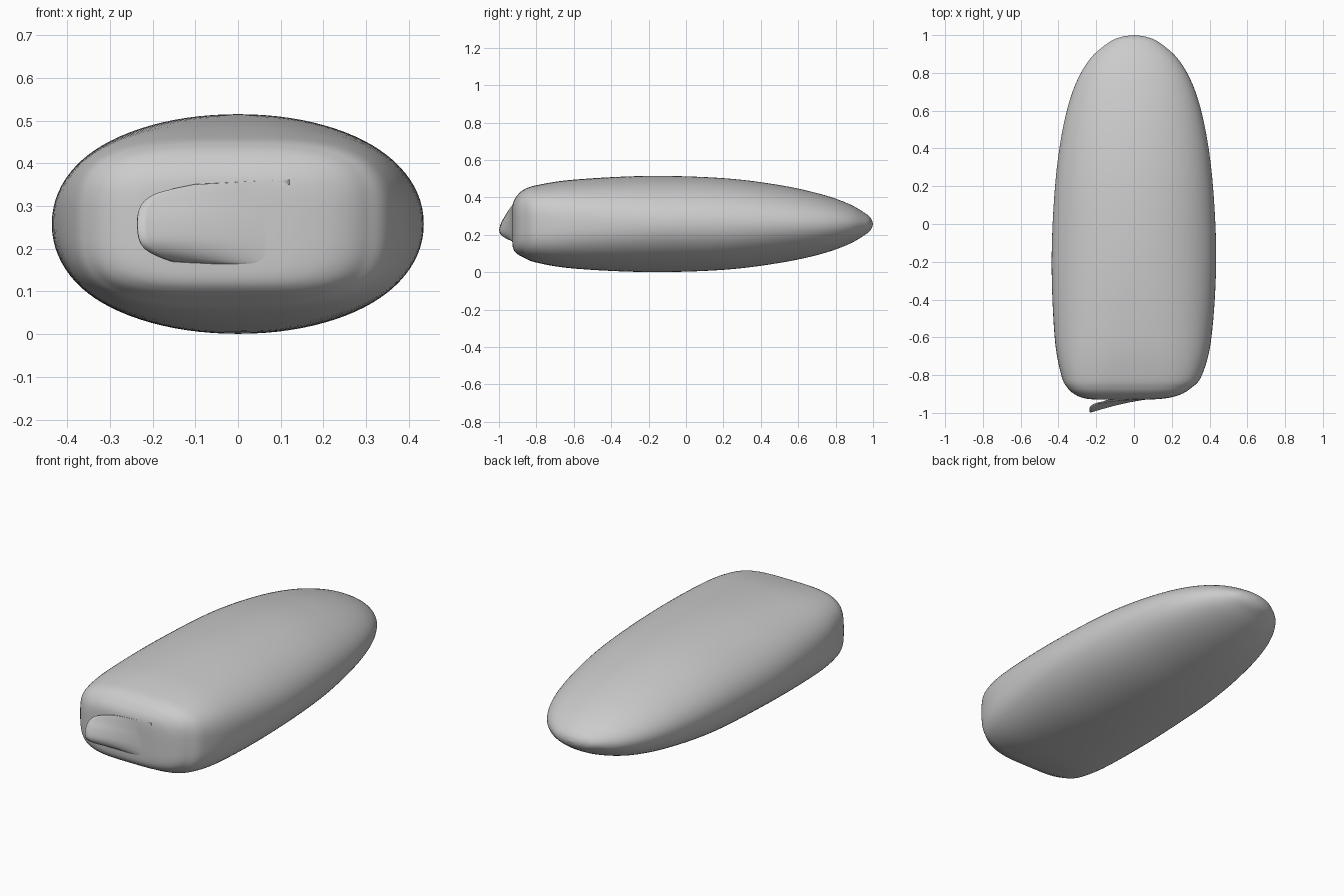
import bpy, bmesh, math

cube = bpy.data.objects.get("Cube")
if cube:
    bpy.data.objects.remove(cube, do_unlink=True)

grey = bpy.data.materials.new("plain grey")
grey.use_nodes = True
colour = (0.6, 0.6, 0.6, 1)
grey.diffuse_color = colour
grey.node_tree.nodes["Principled BSDF"].inputs["Base Color"].default_value = colour


def catmull(points, steps):
    """Smooth rows of values running through the given rows."""
    padded = [points[0]] + points + [points[-1]]
    rows = []
    for a, b, c, d in zip(padded, padded[1:], padded[2:], padded[3:]):
        for i in range(steps):
            t = i / steps
            rows.append([0.5 * (2 * q + (r - p) * t + (2 * p - 5 * q + 4 * r - s) * t ** 2
                                + (3 * q - p - 3 * r + s) * t ** 3)
                         for p, q, r, s in zip(a, b, c, d)])
    return rows + [list(points[-1])]


def finish(name, bm):
    bmesh.ops.recalc_face_normals(bm, faces=bm.faces)
    mesh = bpy.data.meshes.new(name)
    bm.to_mesh(mesh)
    bm.free()
    mesh.materials.append(grey)
    mesh.shade_smooth()
    obj = bpy.data.objects.new(name, mesh)
    bpy.context.collection.objects.link(obj)
    return obj


def power(value, exponent):
    return math.copysign(abs(value) ** exponent, value)


# Body: y, left edge, right edge, top, bottom, squareness of the section
stations = [
    (-0.93, -0.18, 0.05, 0.33, 0.18, 4.0),
    (-0.925, -0.25, 0.15, 0.37, 0.13, 4.0),
    (-0.907, -0.305, 0.235, 0.405, 0.102, 3.8),
    (-0.87, -0.35, 0.30, 0.44, 0.08, 3.5),
    (-0.80, -0.385, 0.36, 0.465, 0.052, 3.1),
    (-0.60, -0.42, 0.41, 0.495, 0.02, 2.5),
    (-0.20, -0.436, 0.435, 0.515, 0.001, 2.1),
    (0.20, -0.418, 0.418, 0.503, 0.013, 2.05),
    (0.50, -0.378, 0.378, 0.466, 0.05, 2.0),
    (0.72, -0.318, 0.318, 0.418, 0.097, 2.0),
    (0.87, -0.236, 0.236, 0.366, 0.150, 2.0),
    (0.96, -0.135, 0.135, 0.314, 0.202, 2.0),
    (0.99, -0.068, 0.068, 0.286, 0.230, 2.0),
    (1.0, 0, 0, 0.258, 0.258, 2.0),
]
sides = 96
bm = bmesh.new()
rings = []
for y, left, right, top, bottom, n in catmull(stations, 8)[:-1]:
    ring = []
    for i in range(sides):
        a = math.tau * i / sides
        x = (left + right) / 2 + (right - left) / 2 * power(math.cos(a), 2 / n)
        z = (top + bottom) / 2 + (top - bottom) / 2 * power(math.sin(a), 2 / n)
        ring.append(bm.verts.new((x, y, z)))
    rings.append(ring)
for a, b in zip(rings, rings[1:]):
    for i in range(sides):
        j = (i + 1) % sides
        bm.faces.new((a[i], a[j], b[j], b[i]))
for ring, centre in ((rings[0], (-0.06, -0.931, 0.255)), (rings[-1], (0, 1, 0.258))):
    tip = bm.verts.new(centre)
    for i in range(sides):
        bm.faces.new((ring[i], ring[(i + 1) % sides], tip))
finish("body", bm)

# Raised flap on the front: height, outer edge x, outer edge y
edge = [
    (0.172, -0.15, -0.932),
    (0.180, -0.178, -0.955),
    (0.200, -0.218, -0.985),
    (0.225, -0.232, -0.996),
    (0.265, -0.236, -0.985),
    (0.300, -0.228, -0.965),
    (0.325, -0.200, -0.950),
    (0.340, -0.150, -0.939),
    (0.350, -0.100, -0.932),
]
columns = 16
bm = bmesh.new()
grid = []
for z, x_edge, y_edge in catmull(edge, 4):
    row = []
    for i in range(columns + 1):
        t = i / columns
        root_x = 0.12
        root_z = 0.265 + (z - 0.265) * 1.15
        row.append(bm.verts.new((root_x + (x_edge - root_x) * t,
                                 -0.922 + (y_edge + 0.922) * t ** 1.5,
                                 root_z + (z - root_z) * t)))
    grid.append(row)
for a, b in zip(grid, grid[1:]):
    for i in range(columns):
        bm.faces.new((a[i], a[i + 1], b[i + 1], b[i]))
flap = finish("front_flap", bm)
solid = flap.modifiers.new("thickness", "SOLIDIFY")
solid.thickness = 0.006
solid.offset = 0
